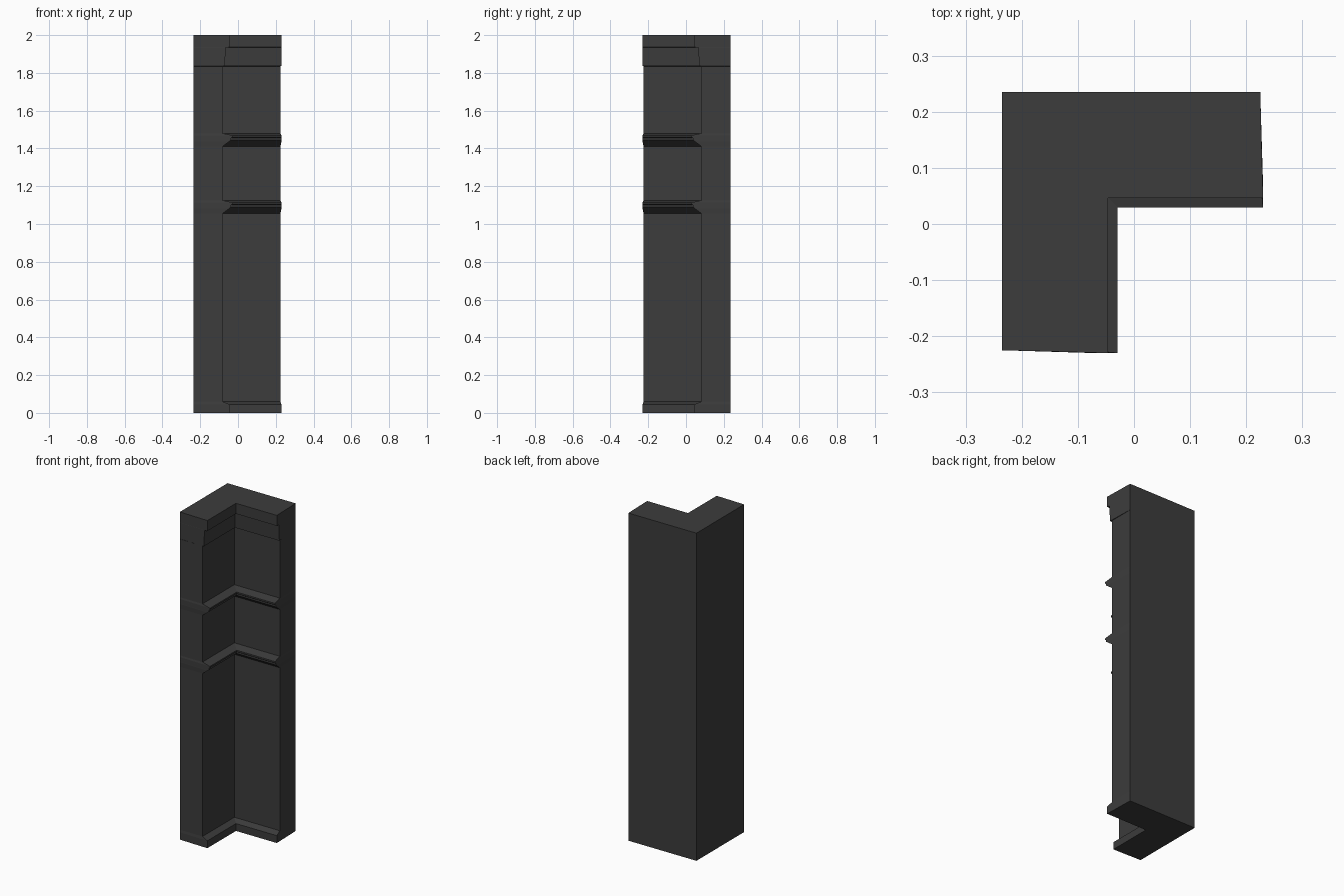
import bpy
import bmesh

if "Cube" in bpy.data.objects:
    bpy.data.objects.remove(bpy.data.objects["Cube"], do_unlink=True)

# Single dark grey material
grey = bpy.data.materials.new("dark grey")
grey.use_nodes = True
colour = (0.045, 0.045, 0.045, 1)
grey.diffuse_color = colour
grey.node_tree.nodes["Principled BSDF"].inputs["Base Color"].default_value = colour

BACK = 0.235     # outer wall planes
END = 0.225      # cut ends of the two wings
PANEL = 0.082    # inner face of the recessed panels

# Wall profile from floor to top: height, inner face offset from centre
profile = [(0, 0.046), (0.045, 0.046), (0.06, PANEL)]
for base, height in ((1.055, 0.07), (1.41, 0.07)):
    # Moulding: cove, stepped bead, drip lip, sloped top
    profile += [(base, PANEL), (base + 0.028, 0.045), (base + 0.035, 0.036),
                (base + 0.045, 0.036), (base + 0.05, 0.029),
                (base + 0.059, 0.029), (base + height, PANEL)]
# Stepped cornice
profile += [(1.835, PANEL), (1.836, 0.07), (1.935, 0.065),
            (1.936, 0.046), (2, 0.046)]


def l_ring(bm, z, inner):
    """One L-shaped cross-section, with trim ends standing slightly proud."""
    tip = END + (0.005 if inner < PANEL else 0)
    corners = [(-BACK, BACK), (-BACK, -END), (-inner, -tip),
               (-inner, inner), (tip, inner), (END, BACK)]
    return [bm.verts.new((x, y, z)) for x, y in corners]


# Loft the cross-sections into the corner wall
bm = bmesh.new()
rings = [l_ring(bm, z, inner) for z, inner in profile]
for low, high in zip(rings, rings[1:]):
    for i in range(len(low)):
        j = (i + 1) % len(low)
        bm.faces.new((low[i], low[j], high[j], high[i]))
bm.faces.new(reversed(rings[0]))
bm.faces.new(rings[-1])
bmesh.ops.recalc_face_normals(bm, faces=bm.faces)

mesh = bpy.data.meshes.new("corner_wall")
bm.to_mesh(mesh)
bm.free()
mesh.materials.append(grey)
wall = bpy.data.objects.new("corner_wall", mesh)
bpy.context.collection.objects.link(wall)
